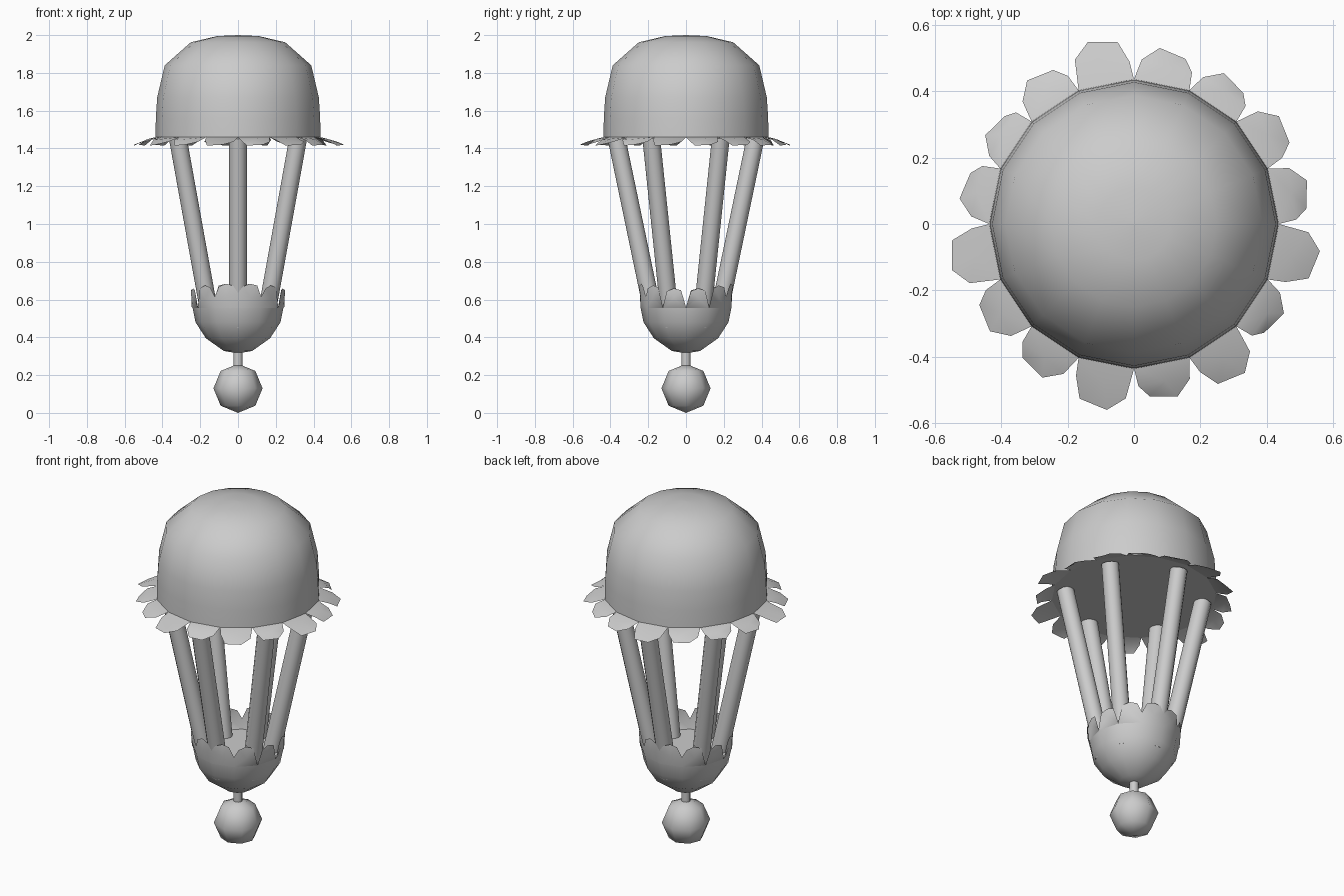
import bpy, bmesh, math
from mathutils import Vector

cube = bpy.data.objects.get("Cube")
if cube:
    bpy.data.objects.remove(cube, do_unlink=True)

grey = bpy.data.materials.new("plain grey")
grey.use_nodes = True
colour = (0.6, 0.6, 0.6, 1)
grey.diffuse_color = colour
grey.node_tree.nodes["Principled BSDF"].inputs["Base Color"].default_value = colour


def polar(angle, radius, z):
    return Vector((radius * math.cos(angle), radius * math.sin(angle), z))


def finish(name, bm, limit=60):
    bmesh.ops.remove_doubles(bm, verts=bm.verts, dist=1e-5)
    mesh = bpy.data.meshes.new(name)
    bm.to_mesh(mesh)
    bm.free()
    obj = bpy.data.objects.new(name, mesh)
    bpy.context.collection.objects.link(obj)
    mesh.materials.append(grey)
    bpy.ops.object.select_all(action='DESELECT')
    obj.select_set(True)
    bpy.context.view_layer.objects.active = obj
    bpy.ops.object.shade_smooth_by_angle(angle=math.radians(limit))
    return obj


def lathe(name, profile, sides):
    """Closed solid of revolution from (radius, height) points."""
    bm = bmesh.new()
    rings = [[bm.verts.new(polar(math.tau * i / sides, r, z)) for i in range(sides)]
             for r, z in profile]
    for low, high in zip(rings, rings[1:]):
        for i in range(sides):
            j = (i + 1) % sides
            bm.faces.new((low[i], low[j], high[j], high[i]))
    bm.faces.new(rings[0][::-1])
    bm.faces.new(rings[-1])
    bmesh.ops.recalc_face_normals(bm, faces=bm.faces)
    return finish(name, bm)


def rod(name, start, end, radius, sides):
    bm = bmesh.new()
    axis = end - start
    turn = axis.to_track_quat('Z', 'Y').to_matrix().to_4x4()
    turn.translation = (start + end) / 2
    bmesh.ops.create_cone(bm, cap_ends=True, segments=sides, radius1=radius,
                          radius2=radius, depth=axis.length, matrix=turn)
    return finish(name, bm)


# Domed canopy with a flat underside
SIDES = 16
lathe("canopy", [(0.437, 1.46), (0.435, 1.56), (0.428, 1.67), (0.388, 1.84),
                 (0.25, 1.962), (0.11, 1.995), (0.001, 2.0)], SIDES)

# Scalloped petals round the canopy rim
reach = [.538, .545, .53, .537, .567, .54, .523, .532,
         .567, .542, .54, .567, .537, .56, .527, .567]
bm = bmesh.new()
step = math.tau / SIDES
for k, tip in enumerate(reach):
    outline = [(0, .437, 1.46), (.07, .49, 1.445), (.23, tip - .015, 1.415),
               (.63, tip, 1.42), (.88, tip - .04, 1.435), (1, .437, 1.46)]
    rim = [bm.verts.new(polar((k + f) * step, r, z)) for f, r, z in outline]
    middle = bm.verts.new(polar((k + .5) * step, .485, 1.45))
    for a, b in zip(rim, rim[1:] + rim[:1]):
        bm.faces.new((middle, a, b))
finish("canopy_petals", bm)

# Six slanted rods joining canopy and cup
for i in range(6):
    angle = math.radians(30 + 60 * i)
    rod(f"rod_{i + 1}", polar(angle, .161, .46), polar(angle, .369, 1.46), .047, 12)

# Rounded cup with a flat floor
CUP = 12
lathe("cup", [(0.001, .315), (.075, .328), (.17, .395), (.225, .48), (.24, .555)], CUP)

# Upright petals round the cup, taller toward front and back
bm = bmesh.new()
step = math.tau / CUP
for k in range(CUP):
    a0, mid, a1 = k * step, (k + .5) * step, (k + 1) * step

    def notch(a):
        return .56 + .075 * max(0, abs(math.sin(a)) - .5) * 2

    top = .65 + .035 * abs(math.sin(mid))
    points = [polar(a0, .24, .555), polar(a1, .24, .555), polar(a1, .245, notch(a1)),
              polar(mid + .3 * step, .25, top - .01), polar(mid, .245, top),
              polar(mid - .3 * step, .25, top - .015), polar(a0, .245, notch(a0))]
    rim = [bm.verts.new(p) for p in points]
    middle = bm.verts.new(polar(mid, .248, .61))
    for a, b in zip(rim, rim[1:] + rim[:1]):
        if (a.co - b.co).length > 1e-4:
            bm.faces.new((middle, a, b))
finish("cup_petals", bm)

# Short stem and hanging ball
rod("stem", Vector((0, 0, .22)), Vector((0, 0, .34)), .025, 8)
bm = bmesh.new()
bmesh.ops.create_uvsphere(bm, u_segments=8, v_segments=4, radius=.13)
bmesh.ops.translate(bm, verts=bm.verts, vec=(0, 0, .13))
finish("ball", bm)
